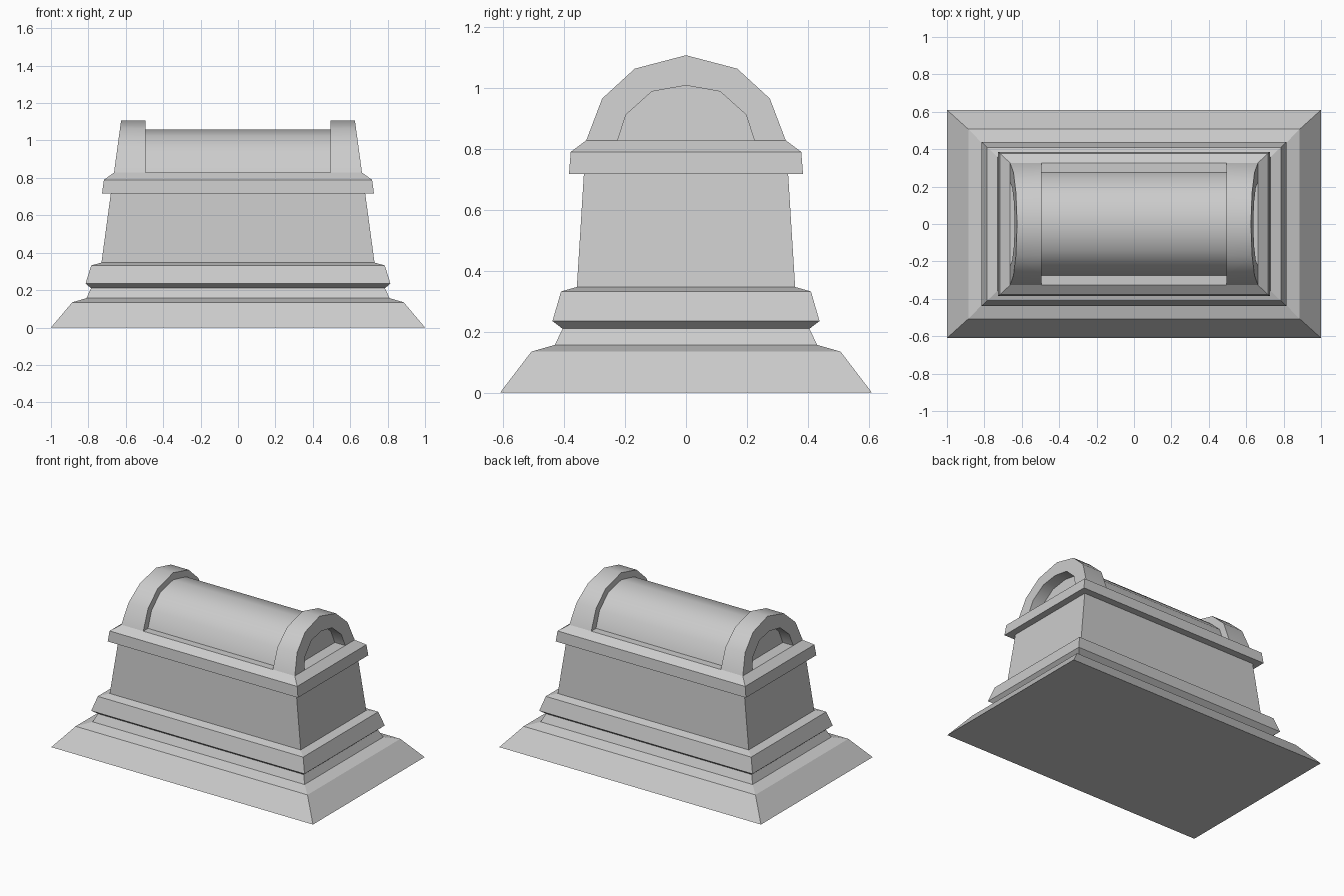
import bpy, bmesh, math

if "Cube" in bpy.data.objects:
    bpy.data.objects.remove(bpy.data.objects["Cube"])


def finish(bm, name, smooth=False):
    bmesh.ops.recalc_face_normals(bm, faces=bm.faces)
    mesh = bpy.data.meshes.new(name)
    bm.to_mesh(mesh)
    bm.free()
    ob = bpy.data.objects.new(name, mesh)
    bpy.context.collection.objects.link(ob)
    if smooth:
        bpy.ops.object.select_all(action='DESELECT')
        ob.select_set(True)
        bpy.context.view_layer.objects.active = ob
        bpy.ops.object.shade_smooth_by_angle(angle=math.radians(40))
    return ob


def bridge(bm, a, b, closed):
    n = len(a)
    for i in range(n if closed else n - 1):
        j = (i + 1) % n
        bm.faces.new((a[i], a[j], b[j], b[i]))


def stack(name, levels, bottom=False, top=False):
    """Rectangular rings (half x, half y, z) joined upwards."""
    bm = bmesh.new()
    rings = [[bm.verts.new((sx * hx, sy * hy, z))
              for sx, sy in ((-1, -1), (1, -1), (1, 1), (-1, 1))]
             for hx, hy, z in levels]
    for a, b in zip(rings, rings[1:]):
        bridge(bm, a, b, True)
    if bottom:
        bm.faces.new(rings[0])
    if top:
        bm.faces.new(rings[-1])
    return finish(bm, name)


def arc(half):
    """Mirror half an arch profile about y = 0."""
    return half + [(-y, z) for y, z in reversed(half[:-1])]


TOP = 0.828
outer = arc([(0.327, TOP), (0.275, 0.965), (0.168, 1.063), (0, 1.107)])
barrel = arc([(0.276, TOP), (0.236, 0.938), (0.14, 1.026), (0, 1.058)])
inner = arc([(0.224, TOP), (0.197, 0.912), (0.112, 0.988), (0, 1.008)])

# stepped base, moulding, tapered body and overhanging lid
stack("base", [(1, 0.61, 0), (0.886, 0.507, 0.135), (0.81, 0.43, 0.157)], bottom=True)
stack("moulding", [(0.81, 0.43, 0.157), (0.786, 0.405, 0.21), (0.815, 0.438, 0.235),
                   (0.785, 0.41, 0.332), (0.73, 0.358, 0.347)])
stack("body", [(0.73, 0.358, 0.347), (0.68, 0.335, 0.717)])
stack("lid", [(0.68, 0.335, 0.717), (0.727, 0.384, 0.717),
              (0.717, 0.378, 0.79), (0.663, 0.327, TOP)], top=True)

# rounded vault between the end arches
bm = bmesh.new()
ends = [[bm.verts.new((x, y, z)) for y, z in barrel] for x in (-0.495, 0.495)]
bridge(bm, ends[0], ends[1], False)
finish(bm, "vault", smooth=True)


# end arches with a leaning outer face and a recessed panel
def lean(z):
    return 0.663 - 0.136 * (z - TOP)


for side, label in ((1, "right"), (-1, "left")):
    bm = bmesh.new()

    def loop(profile, x_at):
        return [bm.verts.new((side * x_at(z), y, z)) for y, z in profile]

    loops = [loop(barrel, lambda z: 0.495), loop(outer, lambda z: 0.495),
             loop(outer, lean), loop(inner, lean),
             loop(inner, lambda z: lean(z) - 0.08)]
    for a, b in zip(loops, loops[1:]):
        bridge(bm, a, b, False)
    bm.faces.new(loops[-1])
    finish(bm, label + "_end_arch", smooth=True)
